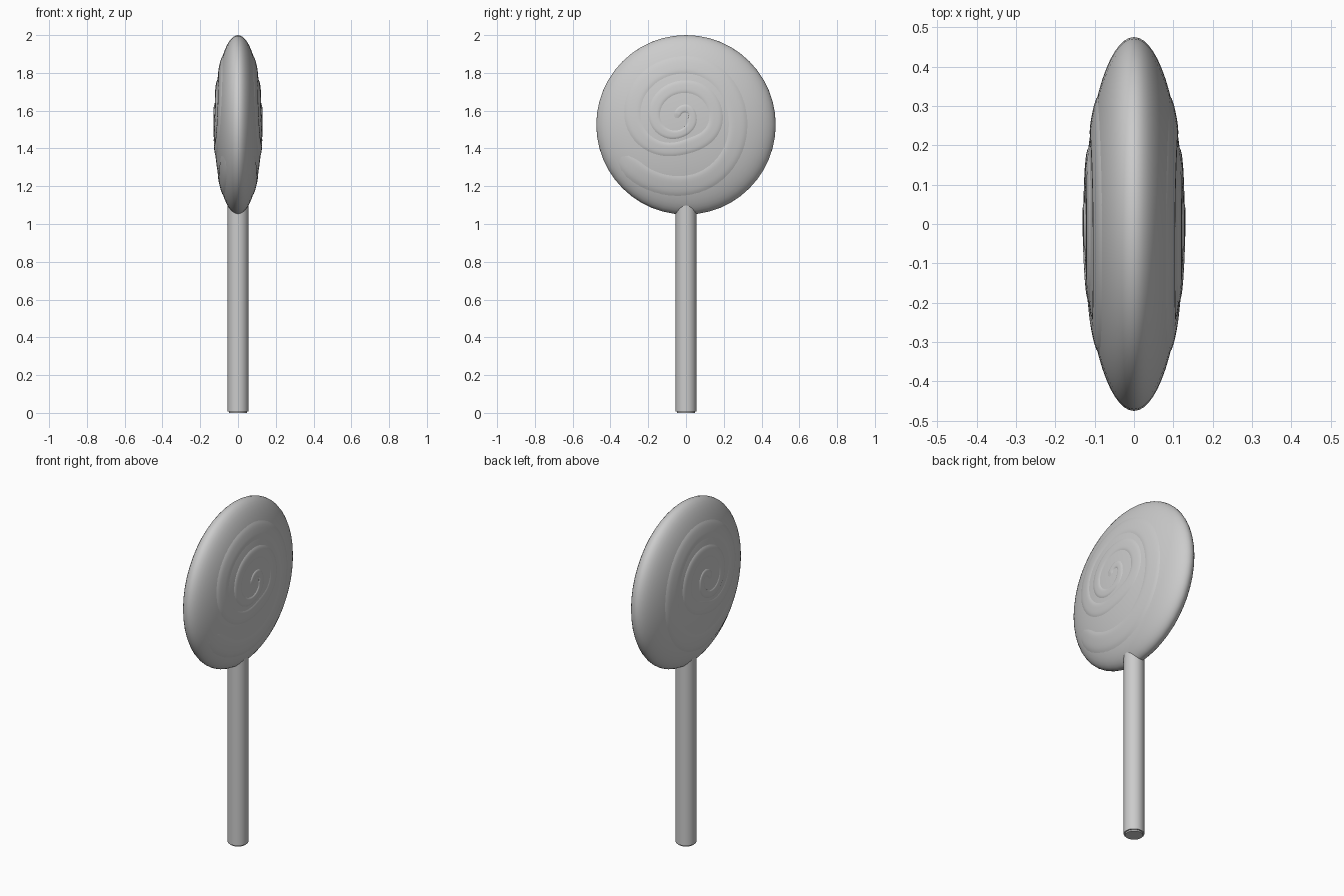
import bpy, bmesh, math
from mathutils import Matrix, Vector

if "Cube" in bpy.data.objects:
    bpy.data.objects.remove(bpy.data.objects["Cube"], do_unlink=True)

RADIUS, HALF_DEPTH, CENTRE_Z = 0.475, 0.127, 1.525

grey = bpy.data.materials.new("plain_grey")
grey.use_nodes = True
colour = (0.6, 0.6, 0.6, 1)
grey.diffuse_color = colour
grey.node_tree.nodes["Principled BSDF"].inputs["Base Color"].default_value = colour


def finish(name, bm):
    bmesh.ops.recalc_face_normals(bm, faces=bm.faces)
    mesh = bpy.data.meshes.new(name)
    bm.to_mesh(mesh)
    bm.free()
    mesh.materials.append(grey)
    obj = bpy.data.objects.new(name, mesh)
    bpy.context.collection.objects.link(obj)
    bpy.ops.object.select_all(action="DESELECT")
    obj.select_set(True)
    bpy.context.view_layer.objects.active = obj
    bpy.ops.object.shade_smooth_by_angle(angle=math.radians(40))
    return obj


# Candy disc: a flattened sphere with its poles on the two broad faces
bm = bmesh.new()
bmesh.ops.create_uvsphere(bm, u_segments=48, v_segments=32, radius=1)
bmesh.ops.rotate(bm, verts=bm.verts, matrix=Matrix.Rotation(math.pi / 2, 3, "Y"))
bmesh.ops.scale(bm, verts=bm.verts, vec=(HALF_DEPTH, RADIUS, RADIUS))
bmesh.ops.translate(bm, verts=bm.verts, vec=(0, 0, CENTRE_Z))
finish("candy_disc", bm)

# Stick: runs into the underside of the disc, with a softened foot
bm = bmesh.new()
bmesh.ops.create_cone(bm, cap_ends=True, segments=32, radius1=0.055,
                      radius2=0.055, depth=1.12)
bmesh.ops.translate(bm, verts=bm.verts, vec=(0, 0, 0.56))
foot = [e for e in bm.edges if all(v.co.z < 0.01 for v in e.verts)]
bmesh.ops.bevel(bm, geom=foot, offset=0.008, segments=2, affect="EDGES")
finish("stick", bm)


# Swirl: low raised band that winds inwards from the lower front edge.
# Outer radius and band width at each quarter turn, starting near the tip.
OUTER = [0.47, 0.41, 0.33, 0.34, 0.33, 0.19, 0.2, 0.21, 0.2, 0.09, 0.06, 0.08, 0.07]
STEPS, ACROSS, HEIGHT = 16, 8, 0.006


def smooth_radius(t):
    i = min(int(t), len(OUTER) - 2)
    f = t - i
    p = [OUTER[max(0, min(len(OUTER) - 1, i + k))] for k in (-1, 0, 1, 2)]
    return p[1] + 0.5 * f * (p[2] - p[0] + f * (2 * p[0] - 5 * p[1] + 4 * p[2] - p[3]
                             + f * (3 * (p[1] - p[2]) + p[3] - p[0])))


def swirl(name, side):
    bm = bmesh.new()
    rows = []
    first, last = 0.3, len(OUTER) - 1
    count = int((last - first) * STEPS)
    for s in range(count + 1):
        t = first + (last - first) * s / count
        angle = math.pi + t * math.pi / 2
        full = 0.125 - 0.085 * t / last
        # Round off both ends of the band
        end = min(1, (t - first) / 0.2, (last - t) / 0.4)
        width = full * math.sqrt(max(0.002, 1 - (1 - end) ** 2))
        middle = smooth_radius(t) - full / 2
        row = []
        for j in range(ACROSS + 1):
            u = 2 * j / ACROSS - 1
            r = middle + u * width / 2
            p = Vector((0, r * math.cos(angle), 1.555 + r * math.sin(angle)))
            q = (p.y ** 2 + (p.z - CENTRE_Z) ** 2) / RADIUS ** 2
            lift = HEIGHT * (1 - u ** 4) * min(1, end + 0.1) - 0.002
            p.x = side * (HALF_DEPTH * math.sqrt(max(0.01, 1 - q)) + lift)
            row.append(bm.verts.new(p))
        rows.append(row)
    for a, b in zip(rows, rows[1:]):
        for j in range(ACROSS):
            bm.faces.new((a[j], a[j + 1], b[j + 1], b[j]))
    obj = finish(name, bm)
    # Make the open band face away from the disc
    if obj.data.polygons[len(obj.data.polygons) // 2].normal.x * side < 0:
        obj.data.flip_normals()


swirl("left_swirl", 1)
swirl("right_swirl", -1)
